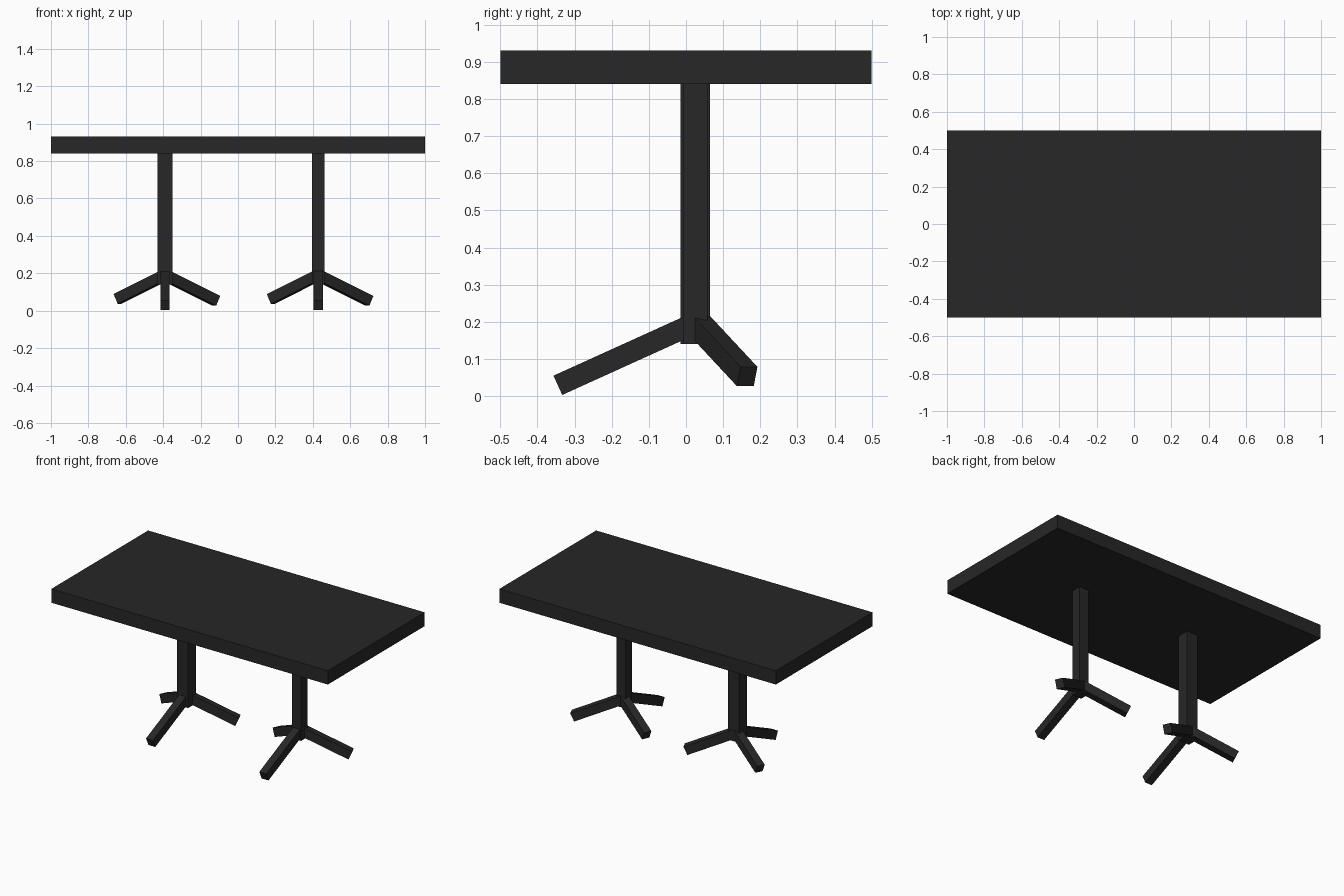
import bpy
from math import radians
from mathutils import Matrix, Vector

if "Cube" in bpy.data.objects:
    bpy.data.objects.remove(bpy.data.objects["Cube"])

dark = bpy.data.materials.new("dark_finish")
dark.diffuse_color = (0.02, 0.02, 0.02, 1)
dark.use_nodes = True
dark.node_tree.nodes["Principled BSDF"].inputs["Base Color"].default_value = dark.diffuse_color


def box(name, size, matrix):
    bpy.ops.mesh.primitive_cube_add(size=1)
    ob = bpy.context.object
    ob.name = name
    ob.data.transform(matrix @ Matrix.Diagonal((*size, 1)))
    ob.data.materials.append(dark)
    return ob


def foot(name, start, azimuth, run):
    # square beam sloping down and outward from the column
    pitch = radians(24.4)
    length = run / 0.9107
    m = (Matrix.Translation(start)
         @ Matrix.Rotation(radians(azimuth), 4, 'Z')
         @ Matrix.Rotation(pitch, 4, 'Y')
         @ Matrix.Translation((length / 2, 0, 0)))
    box(name, (length, 0.05, 0.057), m)


# tabletop
box("tabletop", (2, 1, 0.09), Matrix.Translation((0, 0, 0.885)))

# two pedestals, each a square column on three splayed feet
for side, x, w in (("left", -0.39, 0.08), ("right", 0.429, 0.066)):
    box(side + "_column", (w, w, 0.705), Matrix.Translation((x, 0.025, 0.4925)))
    foot(side + "_front_foot", Vector((x, 0.005, 0.188)), -90, 0.35)
    foot(side + "_back_foot_a", Vector((x, 0.037, 0.19)), 25, 0.302)
    foot(side + "_back_foot_b", Vector((x, 0.037, 0.19)), 155, 0.28)
